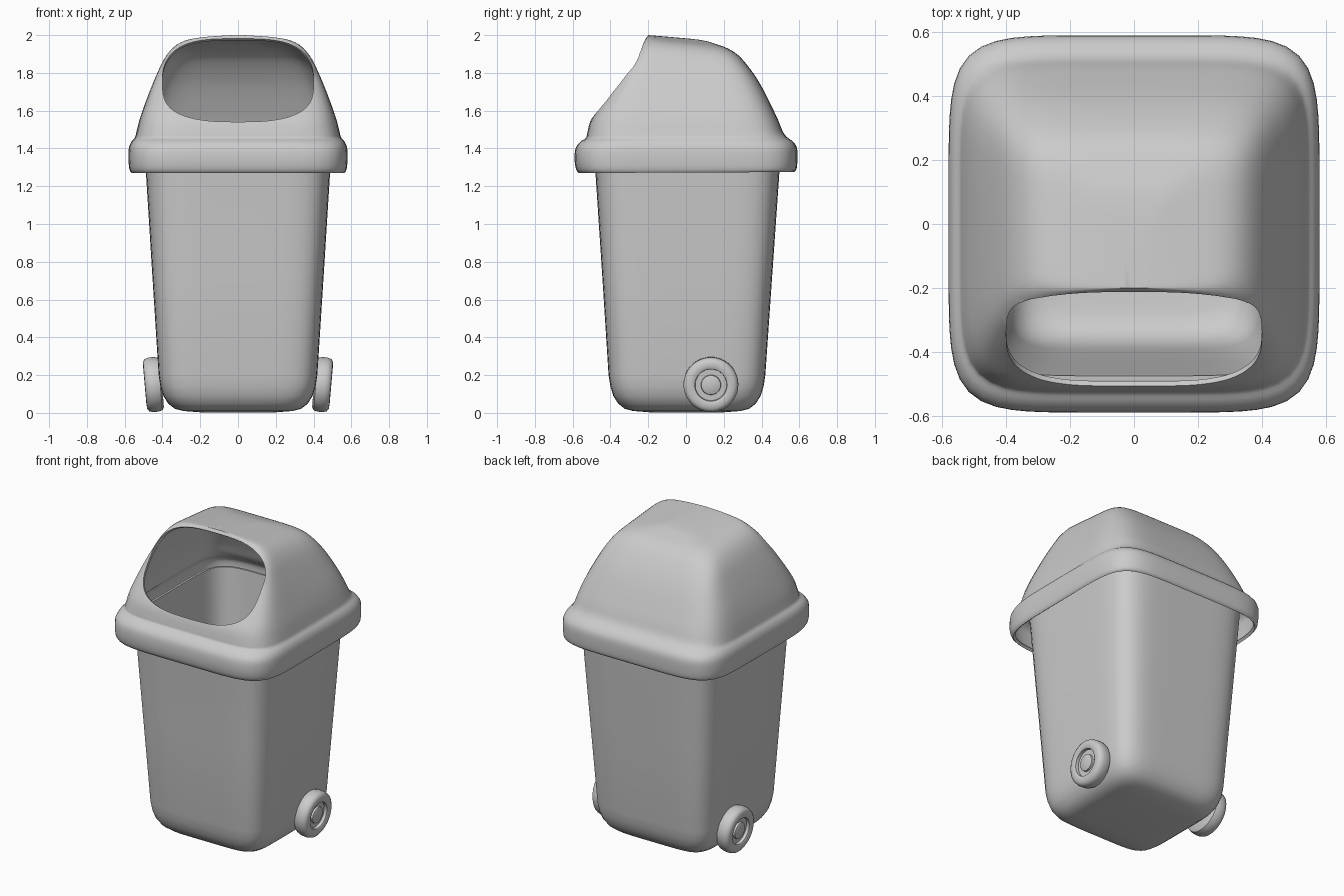
import bpy, bmesh, math
from mathutils import Matrix, Vector

if "Cube" in bpy.data.objects:
    bpy.data.objects.remove(bpy.data.objects["Cube"])


def ring(hx, yf, yb, nf, zf, zb, count=96):
    """Squarish superellipse loop; its height may slope from front to back."""
    pts, yc, hy = [], (yf + yb) / 2, (yb - yf) / 2
    for i in range(count):
        t = 2 * math.pi * i / count
        c, s = math.cos(t), math.sin(t)
        n = nf if s < 0 else 6
        r = (abs(c) ** n + abs(s) ** n) ** (-1 / n)
        k = (s * r + 1) / 2
        pts.append((hx * c * r, yc + hy * s * r, zf + (zb - zf) * k))
    return pts


def refine(levels, steps):
    """Catmull-Rom interpolation between profile levels."""
    out = []
    for i in range(len(levels) - 1):
        p0, p1, p2, p3 = (levels[max(0, min(len(levels) - 1, i + d))] for d in (-1, 0, 1, 2))
        for j in range(steps):
            t = j / steps
            out.append([0.5 * (2 * b + (c - a) * t + (2 * a - 5 * b + 4 * c - d) * t * t
                               + (3 * b - a - 3 * c + d) * t ** 3)
                        for a, b, c, d in zip(p0, p1, p2, p3)])
    return out + [list(levels[-1])]


def loft(name, loops, cap_start=False, cap_end=False):
    bm = bmesh.new()
    rows = [[bm.verts.new(p) for p in loop] for loop in loops]
    n = len(rows[0])
    for a, b in zip(rows, rows[1:]):
        for i in range(n):
            j = (i + 1) % n
            bm.faces.new((a[i], a[j], b[j], b[i]))
    if cap_start:
        bm.faces.new(rows[0][::-1])
    if cap_end:
        bm.faces.new(rows[-1])
    mesh = bpy.data.meshes.new(name)
    bm.to_mesh(mesh)
    bm.free()
    obj = bpy.data.objects.new(name, mesh)
    bpy.context.collection.objects.link(obj)
    return obj


def select(obj):
    bpy.ops.object.select_all(action='DESELECT')
    obj.select_set(True)
    bpy.context.view_layer.objects.active = obj


def finish(obj, angle=40):
    select(obj)
    for m in list(obj.modifiers):
        bpy.ops.object.modifier_apply(modifier=m.name)
    bpy.ops.object.shade_smooth_by_angle(angle=math.radians(angle))


def shell(obj, thickness):
    m = obj.modifiers.new("shell", 'SOLIDIFY')
    m.thickness, m.offset = thickness, -1


# Tapered hollow bin body: height, half width, front, back
body_levels = [(0.003, 0.20, -0.19, 0.20), (0.01, 0.29, -0.28, 0.29),
               (0.022, 0.335, -0.325, 0.335), (0.05, 0.37, -0.36, 0.37),
               (0.09, 0.395, -0.385, 0.395), (0.14, 0.411, -0.40, 0.411),
               (0.20, 0.42, -0.41, 0.42), (0.75, 0.455, -0.445, 0.458),
               (1.28, 0.488, -0.48, 0.495), (1.40, 0.495, -0.49, 0.503)]
body = loft("bin_body", [ring(hx, f, b, 6, z, z) for z, hx, f, b in body_levels], cap_start=True)
shell(body, 0.015)
finish(body)

# Lid: front height, back height, half width, front, back, front squareness
lid_levels = [(1.27, 1.275, 0.565, -0.568, 0.572, 6), (1.29, 1.29, 0.575, -0.582, 0.585, 6),
              (1.34, 1.34, 0.58, -0.59, 0.59, 6), (1.40, 1.40, 0.578, -0.585, 0.588, 6),
              (1.435, 1.435, 0.565, -0.56, 0.568, 6), (1.455, 1.46, 0.546, -0.53, 0.535, 6),
              (1.48, 1.49, 0.538, -0.523, 0.512, 6), (1.55, 1.55, 0.522, -0.504, 0.488, 6),
              (1.63, 1.63, 0.495, -0.45, 0.45, 7), (1.72, 1.70, 0.463, -0.389, 0.415, 8),
              (1.80, 1.77, 0.430, -0.335, 0.375, 9), (1.88, 1.84, 0.392, -0.281, 0.325, 10),
              (1.94, 1.895, 0.345, -0.241, 0.275, 10), (1.975, 1.93, 0.285, -0.217, 0.22, 10),
              (1.99, 1.952, 0.20, -0.207, 0.16, 10), (1.997, 1.974, 0.10, -0.202, 0.08, 10),
              (2.0, 1.99, 0.03, -0.20, -0.08, 10)]
lid = loft("lid", [ring(hx, f, b, n, zf, zb) for zf, zb, hx, f, b, n in refine(lid_levels, 3)],
           cap_end=True)
shell(lid, 0.018)

# Slanted rounded opening cut through the front of the lid
along = Vector((0, 0.30, 0.445)).normalized()
normal = Vector((0, -along.z, along.y))
centre = Vector((0, -0.358, 1.76))
loops = []
for depth in (-0.09, 0.12):
    loop = []
    for i in range(80):
        t = 2 * math.pi * i / 80
        c, s = math.cos(t), math.sin(t)
        u = math.copysign(abs(c) ** (2 / 3), c) * 0.4
        v = math.copysign(abs(s) ** (2 / 3), s) * 0.265
        loop.append(centre + Vector((u, 0, 0)) + along * v + normal * depth)
    loops.append(loop)
cutter = loft("opening_cutter", loops, True, True)
cutter.hide_render = True
cut = lid.modifiers.new("opening", 'BOOLEAN')
cut.operation, cut.solver, cut.object = 'DIFFERENCE', 'EXACT', cutter
finish(lid)
bpy.data.objects.remove(cutter)

# Tilted wheels with recessed hub ring: radius, offset along the axle
profile = [(0.002, -0.045), (0.125, -0.044), (0.139, -0.035), (0.145, -0.015), (0.145, 0.015),
           (0.139, 0.035), (0.125, 0.045), (0.095, 0.047), (0.085, 0.041), (0.083, 0.022),
           (0.053, 0.022), (0.051, 0.034), (0.045, 0.038), (0.002, 0.038)]
wheels = loft("wheels", [[(x, r * math.cos(a), r * math.sin(a))
                          for a in (2 * math.pi * i / 48 for i in range(48))]
                         for r, x in profile], True, True)
wheels.data.transform(Matrix.Translation((0.447, 0.132, 0.15)) @ Matrix.Rotation(math.radians(5), 4, 'Y'))
wheels.modifiers.new("mirror", 'MIRROR').use_axis[0] = True
finish(wheels)
